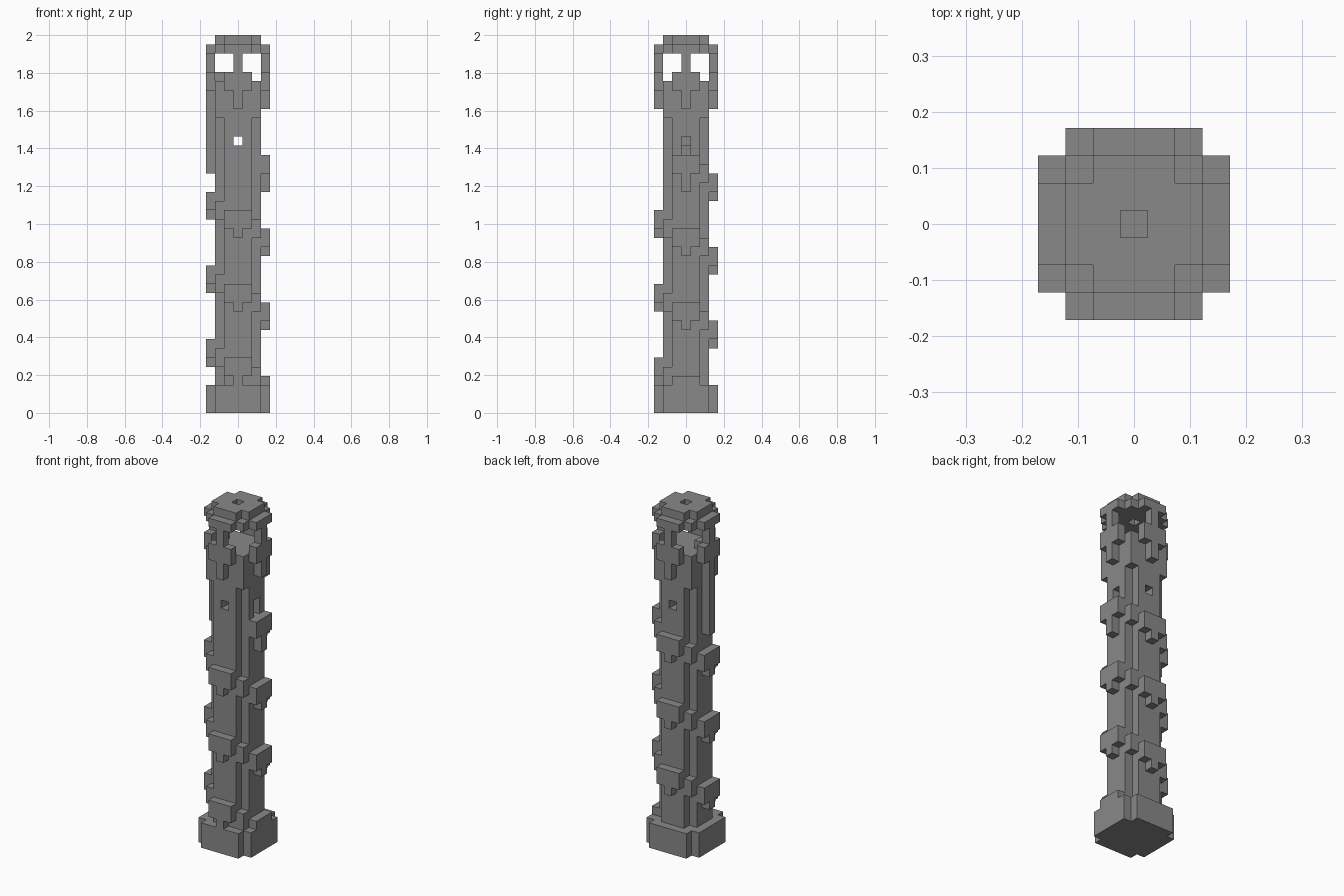
import bpy, bmesh
from mathutils import Vector

if "Cube" in bpy.data.objects:
    bpy.data.objects.remove(bpy.data.objects["Cube"], do_unlink=True)

UNIT = 2 / 41  # one block

stone = bpy.data.materials.new("grey stone")
stone.use_nodes = True
colour = (0.25, 0.25, 0.25, 1)
stone.diffuse_color = colour
stone.node_tree.nodes["Principled BSDF"].inputs["Base Color"].default_value = colour

# The four sides in the order the stair climbs: left, front, right, back
SIDES = [Vector(d) for d in ((1, 0), (0, -1), (-1, 0), (0, 1))]


def box(xs, ys, zs):
    """Blocks filling inclusive x and y ranges and z levels from bottom to top."""
    return {(x, y, z) for x in range(xs[0], xs[1] + 1)
            for y in range(ys[0], ys[1] + 1) for z in range(*zs)}


def slab(r, zs):
    return box((-r, r), (-r, r), zs)


def clipped(r, zs):
    """Square slab without its four corner columns."""
    return box((-r, r), (1 - r, r - 1), zs) | box((1 - r, r - 1), (-r, r), zs)


def on_side(d, half, zs):
    """Blocks against one side of the tower, centred on it."""
    tangent = Vector((-d.y, d.x))
    cells = set()
    for t in range(-half, half + 1):
        p = d * 3 + tangent * t
        cells |= {(round(p.x), round(p.y), z) for z in range(*zs)}
    return cells


# Foot and shaft, with a square head under the lookout
base = clipped(3, (0, 3))
shaft = clipped(2, (3, 32)) | slab(2, (32, 36))
shaft |= on_side(SIDES[2], 0, (26, 33)) | {(-2, 0, 36)}

# Window through front and back, door at the top of the stair
shaft -= box((0, 0), (-2, 2), (29, 30))
shaft -= box((1, 2), (0, 0), (28, 30))

# Spiral stair: a bracketed step per side and a small step per corner
stair = set()
for i in range(13):
    d, before = SIDES[i % 4], SIDES[(i - 1) % 4]
    top = 4 + 2 * i
    drop = 4 if i == 12 else 3
    stair |= on_side(d, 1, (top - 2, top)) | on_side(d, 0, (top - drop, top))
    c = (d + before) * 2
    stair |= {(round(c.x), round(c.y), z) for z in (top - 3, top - 2)}
stair = {c for c in stair if c[2] >= 3} - shaft

# Parapet with hanging brackets and posts
parapet = set()
for d in SIDES:
    parapet |= on_side(d, 1, (35, 37)) | on_side(d, 0, (33, 39))

# Roof with an open smoke hole
roof = slab(2, (39, 40)) | clipped(2, (40, 41))
for d in SIDES:
    roof |= on_side(d, 1, (39, 40))
roof -= box((0, 0), (0, 0), (39, 41))

parts = {"base": base, "shaft": shaft, "spiral_stair": stair,
         "parapet": parapet, "roof": roof}
solid = set().union(*parts.values())
AXES = [Vector(a) for a in ((1, 0, 0), (0, 1, 0), (0, 0, 1))]


def build(name, cells):
    """Skin the outer faces of a part and merge the flat areas."""
    bm = bmesh.new()
    for cell in sorted(cells):
        for k in range(3):
            for sign in (1, -1):
                n = AXES[k] * sign
                centre = Vector(cell)
                if tuple(round(v) for v in centre + n) in solid:
                    continue
                u, v = AXES[(k + 1) % 3], AXES[(k + 2) % 3] * sign
                mid = centre + n / 2 + Vector((0, 0, 0.5))
                bm.faces.new([bm.verts.new((mid + (u * a + v * b) / 2) * UNIT)
                              for a, b in ((-1, -1), (1, -1), (1, 1), (-1, 1))])
    bmesh.ops.remove_doubles(bm, verts=bm.verts[:], dist=UNIT / 50)
    bmesh.ops.dissolve_limit(bm, angle_limit=0.02, verts=bm.verts[:], edges=bm.edges[:])
    mesh = bpy.data.meshes.new(name)
    bm.to_mesh(mesh)
    bm.free()
    mesh.materials.append(stone)
    bpy.context.collection.objects.link(bpy.data.objects.new(name, mesh))


for part_name, part_cells in parts.items():
    build(part_name, part_cells)
